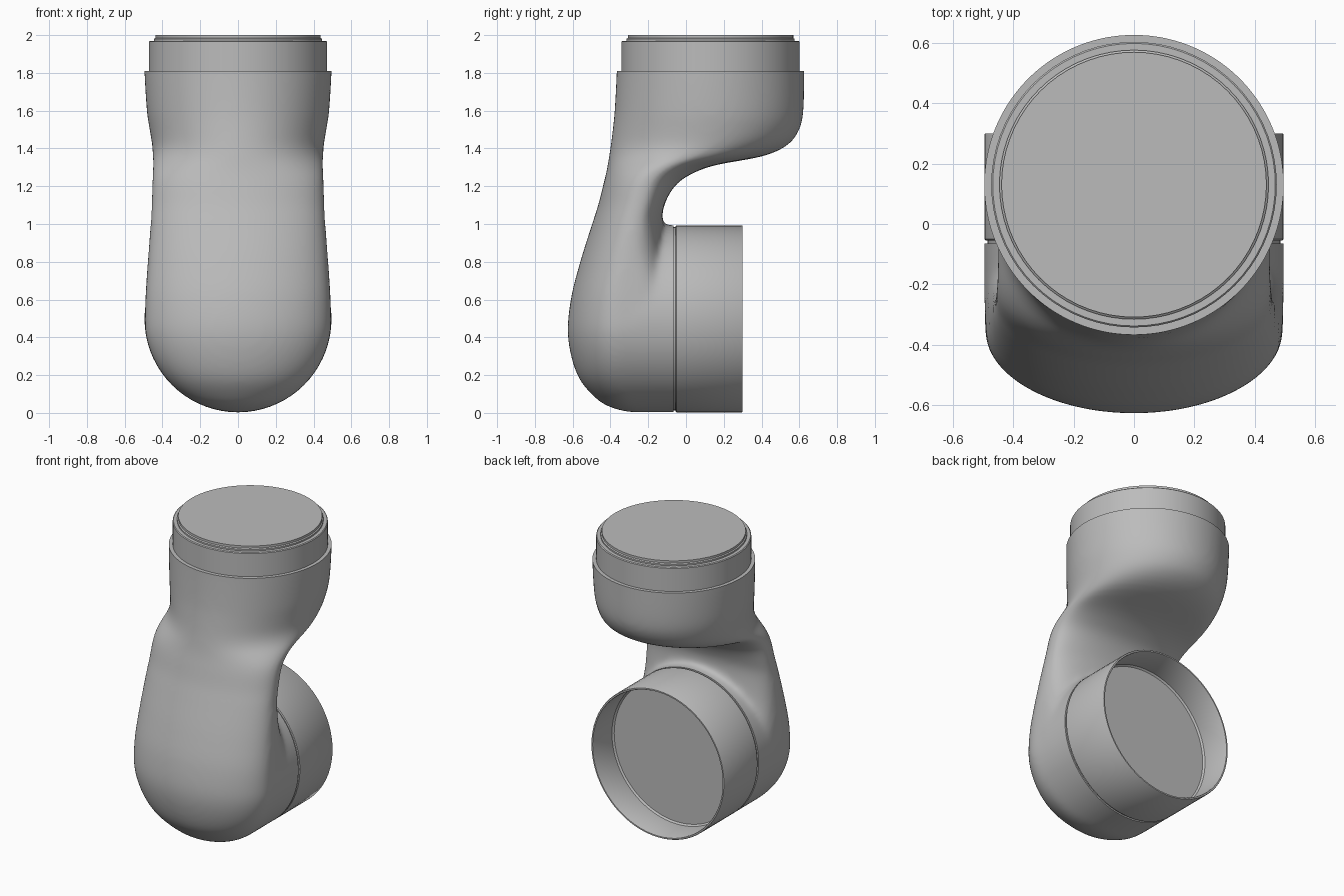
import bpy, bmesh, math
from mathutils import Vector, Matrix

cube = bpy.data.objects.get("Cube")
if cube:
    bpy.data.objects.remove(cube, do_unlink=True)

COLLAR_Z = 0.498   # height of the horizontal joint axis
CUP_Y = 0.13       # position of the vertical joint axis
RADIUS = 0.495
SIDES = 72

grey = bpy.data.materials.new("satin_grey")
grey.use_nodes = True
colour = (0.5, 0.5, 0.5, 1)
grey.diffuse_color = colour
grey.node_tree.nodes["Principled BSDF"].inputs["Base Color"].default_value = colour


def make_object(name, bm):
    bmesh.ops.recalc_face_normals(bm, faces=bm.faces)
    mesh = bpy.data.meshes.new(name)
    bm.to_mesh(mesh)
    bm.free()
    mesh.materials.append(grey)
    obj = bpy.data.objects.new(name, mesh)
    bpy.context.collection.objects.link(obj)
    return obj


def activate(obj):
    bpy.ops.object.select_all(action='DESELECT')
    obj.select_set(True)
    bpy.context.view_layer.objects.active = obj


def smooth(obj):
    activate(obj)
    bpy.ops.object.shade_smooth_by_angle(angle=math.radians(35))


def apply_modifier(obj, kind, **settings):
    mod = obj.modifiers.new(kind.lower(), kind)
    for key, value in settings.items():
        setattr(mod, key, value)
    activate(obj)
    bpy.ops.object.modifier_apply(modifier=mod.name)


def lathe(name, profile, matrix):
    """Spin a (radius, height) profile about local z, then place it."""
    bm = bmesh.new()
    verts = [bm.verts.new((r, 0, h)) for r, h in profile]
    edges = [bm.edges.new(pair) for pair in zip(verts, verts[1:])]
    bmesh.ops.spin(bm, geom=verts + edges, axis=(0, 0, 1), cent=(0, 0, 0),
                   angle=math.tau, steps=SIDES, use_duplicate=False)
    bmesh.ops.remove_doubles(bm, verts=bm.verts, dist=0.0005)
    bm.transform(matrix)
    obj = make_object(name, bm)
    smooth(obj)
    return obj


def cut_box(target, low, high):
    low, high = Vector(low), Vector(high)
    bm = bmesh.new()
    bmesh.ops.create_cube(bm, size=1)
    bm.transform(Matrix.Translation((low + high) / 2) @ Matrix.Diagonal((*(high - low), 1)))
    cutter = make_object("cutter", bm)
    cutter.hide_render = True
    apply_modifier(target, 'BOOLEAN', operation='DIFFERENCE', solver='EXACT', object=cutter)
    bpy.data.objects.remove(cutter, do_unlink=True)


def spline(a, b, c, d, t):
    return b + 0.5 * t * (c - a + t * (2 * a - 5 * b + 4 * c - d + t * (3 * (b - c) + d - a)))


# Housing sections: height, front y, widest y, back y, half width, back squareness
sections = [
    (.003, -.30, -.25, -.065, .49, 8), (.03, -.40, -.28, -.065, .49, 8),
    (.08, -.48, -.31, -.065, .49, 8), (.2, -.575, -.34, -.065, .49, 8),
    (.4, -.625, -.35, -.065, .493, 8), (.6, -.61, -.35, -.08, .49, 5),
    (.8, -.56, -.32, -.10, .478, 3), (1, -.497, -.28, -.125, .464, 2.5),
    (1.1, -.465, -.25, -.115, .459, 2.5), (1.2, -.44, -.22, -.06, .456, 2.3),
    (1.26, -.425, -.18, .02, .454, 2.2), (1.31, -.415, -.1, .15, .453, 2.1),
    (1.36, -.407, .02, .41, .453, 2), (1.42, -.398, .09, .54, .455, 2),
    (1.5, -.388, .115, .60, .468, 2), (1.6, -.378, .125, .622, .483, 2),
    (1.81, -.367, CUP_Y, .626, .496, 2), (1.9, -.367, CUP_Y, .626, .496, 2),
]


def section_ring(bm, z, front, mid, back, width, square):
    if z < COLLAR_Z:   # round lower end follows the collar
        width = min(width, math.sqrt(max(RADIUS ** 2 - (z - COLLAR_Z) ** 2, 0.0001)))
    ring = []
    for i in range(SIDES):
        a = math.tau * i / SIDES
        c, s = math.cos(a), math.sin(a)
        power = 2 / square if s > 0 else 1
        x = math.copysign(abs(c) ** power, c) * width
        y = mid + abs(s) ** power * ((back - mid) if s > 0 else (front - mid))
        ring.append(bm.verts.new((x, y, z)))
    return ring


# Curved housing: lofted body plus round stub, blended together
bm = bmesh.new()
rings = []
last = len(sections) - 1
STEPS = 5
for i in range(last):
    four = [sections[min(max(i + k, 0), last)] for k in (-1, 0, 1, 2)]
    for j in range(STEPS):
        rings.append(section_ring(bm, *[spline(*v, j / STEPS) for v in zip(*four)]))
rings.append(section_ring(bm, *sections[last]))
for low, high in zip(rings, rings[1:]):
    for i in range(SIDES):
        k = (i + 1) % SIDES
        bm.faces.new((low[i], low[k], high[k], high[i]))
bm.faces.new(rings[0])
bm.faces.new(rings[-1])
turn = Matrix.Rotation(-math.pi / 2, 4, 'X')
bmesh.ops.create_cone(bm, cap_ends=True, segments=SIDES, radius1=RADIUS, radius2=RADIUS, depth=0.3,
                      matrix=Matrix.Translation((0, -0.12, COLLAR_Z)) @ turn)
housing = make_object("curved_housing", bm)
apply_modifier(housing, 'REMESH', mode='VOXEL', voxel_size=0.015)
apply_modifier(housing, 'SMOOTH', factor=0.5, iterations=22)

# Trim the two mating faces flat
cut_box(housing, (-1, -1, 1.81), (1, 1, 2.5))
cut_box(housing, (-1, -0.065, -0.5), (1, 0.7, 1.03))
housing.data.materials.clear()
housing.data.materials.append(grey)
housing.data.polygons.foreach_set("material_index", [0] * len(housing.data.polygons))
smooth(housing)

# Hollow rear collar with a recessed floor and a narrow seam behind it
lathe("rear_collar",
      [(0, -.1), (.485, -.1), (.485, -.055), (.49, -.055), (RADIUS, -.05), (RADIUS, .295),
       (.492, .3), (.483, .3), (.48, .295), (.48, .1), (.47, .09), (0, .09)],
      Matrix.Translation((0, 0, COLLAR_Z)) @ turn)

# Stepped top joint
lathe("top_joint",
      [(0, 1.75), (.472, 1.75), (.472, 1.965), (.467, 1.97), (.445, 1.97),
       (.445, 1.98), (.438, 1.985), (.438, 2), (0, 2)],
      Matrix.Translation((0, CUP_Y, 0)))
